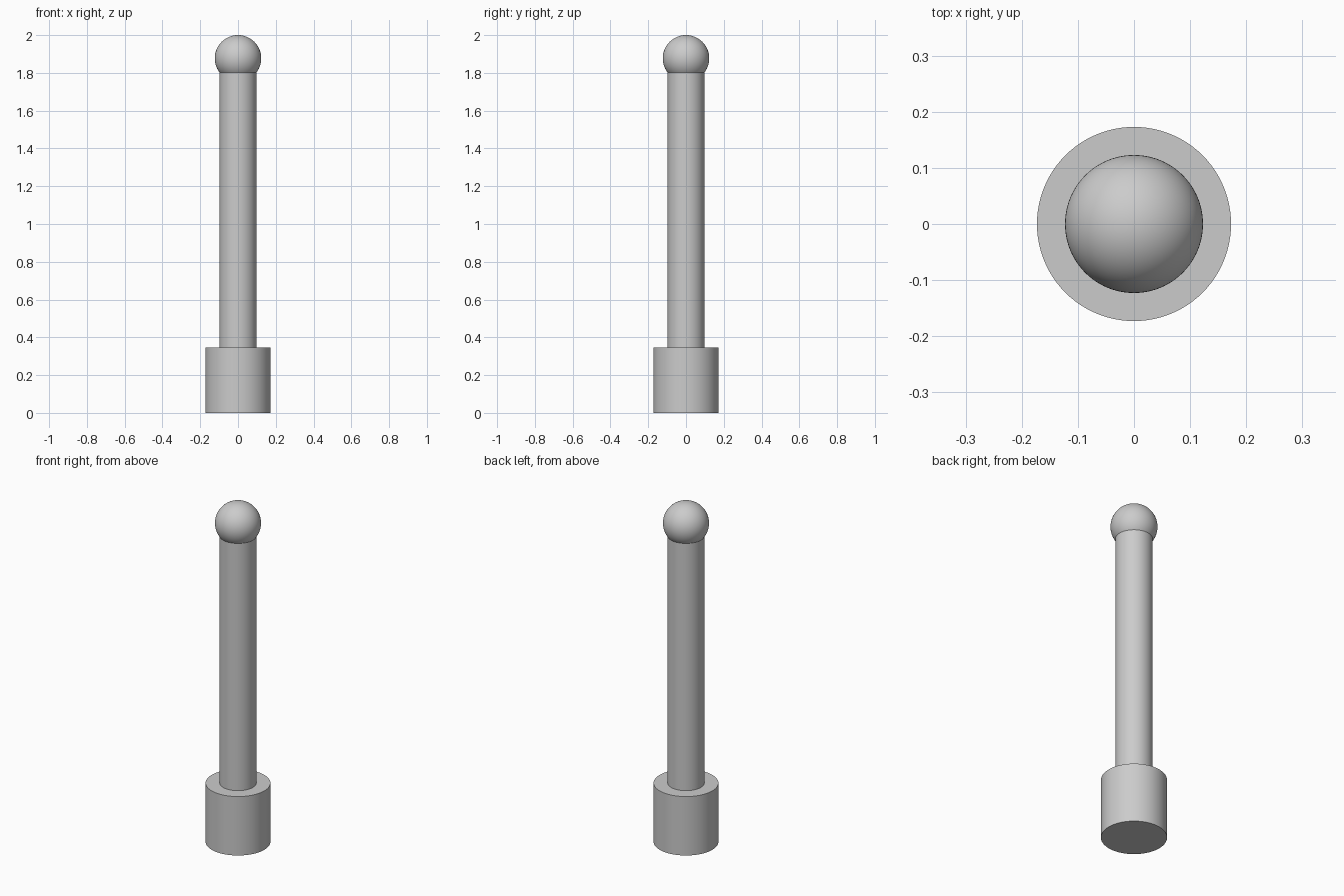
import bpy

cube = bpy.data.objects.get("Cube")
if cube:
    bpy.data.objects.remove(cube, do_unlink=True)

# Single grey material
grey = bpy.data.materials.new("light_grey")
grey.use_nodes = True
colour = (0.6, 0.6, 0.6, 1)
grey.diffuse_color = colour
grey.node_tree.nodes["Principled BSDF"].inputs["Base Color"].default_value = colour


def finish(name):
    obj = bpy.context.object
    obj.name = name
    obj.data.materials.append(grey)
    bpy.ops.object.shade_smooth_by_angle()


def cylinder(name, radius, bottom, top):
    bpy.ops.mesh.primitive_cylinder_add(
        vertices=96, radius=radius, depth=top - bottom,
        location=(0, 0, (bottom + top) / 2))
    finish(name)


BASE_TOP = 0.347
BALL_RADIUS = 0.123
BALL_CENTRE = 2 - BALL_RADIUS

# Wide base, slim shaft running up into the ball
cylinder("base", 0.173, 0, BASE_TOP)
cylinder("shaft", 0.098, BASE_TOP, BALL_CENTRE - 0.07)

# Ball on top
bpy.ops.mesh.primitive_uv_sphere_add(
    segments=96, ring_count=48, radius=BALL_RADIUS, location=(0, 0, BALL_CENTRE))
finish("ball")
